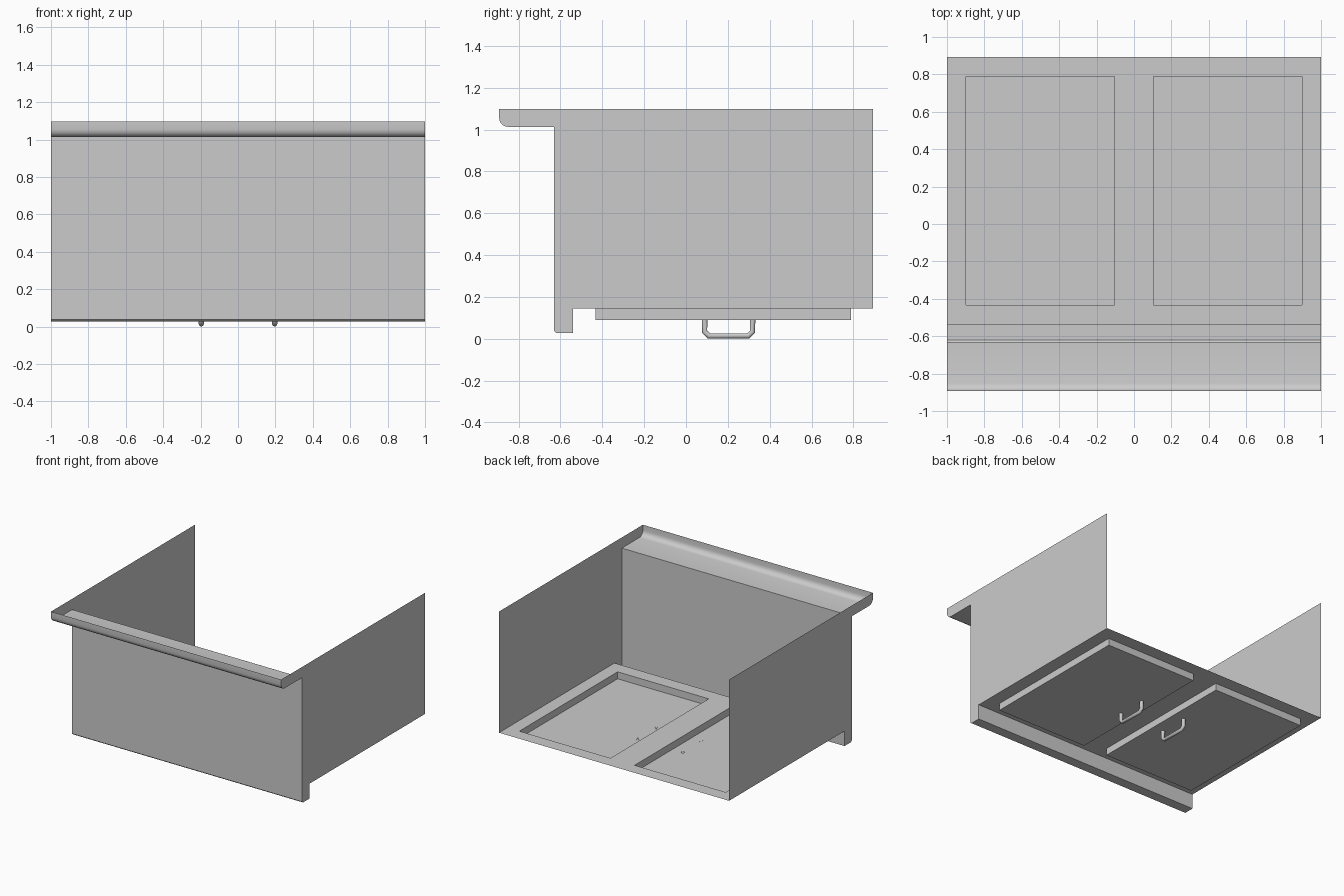
import bpy, bmesh, math

if "Cube" in bpy.data.objects:
    bpy.data.objects.remove(bpy.data.objects["Cube"])

W = 1.0                      # half width
BACK, TOP, FLOOR = 0.893, 1.097, 0.145
FRONT, FOOT_Y, DOOR_Z = -0.632, -0.54, 0.09
DX0, DX1, DY0, DY1 = 0.105, 0.897, -0.432, 0.788


def make(name, build, smooth=False):
    bm = bmesh.new()
    build(bm)
    bmesh.ops.remove_doubles(bm, verts=bm.verts, dist=1e-5)
    bmesh.ops.recalc_face_normals(bm, faces=bm.faces)
    me = bpy.data.meshes.new(name)
    bm.to_mesh(me)
    bm.free()
    ob = bpy.data.objects.new(name, me)
    bpy.context.collection.objects.link(ob)
    if smooth:
        bpy.ops.object.select_all(action='DESELECT')
        ob.select_set(True)
        bpy.context.view_layer.objects.active = ob
        bpy.ops.object.shade_smooth_by_angle(angle=math.radians(35))
    return ob


def face(bm, pts):
    bm.faces.new([bm.verts.new(p) for p in pts])


# Front profile: rounded counter lip, front wall, foot rail
lip = [(-BACK, TOP)]
for i in range(5):
    a = math.pi / 2 * i / 4
    lip.append((-BACK + 0.042 * (1 - math.cos(a)), 1.055 - 0.042 * math.sin(a)))
profile = lip + [(FRONT, 1.013), (FRONT, 0.038), (FRONT + 0.012, 0.028),
                 (FOOT_Y, 0.028), (FOOT_Y, FLOOR)]


# Open shell: front strip and two side panels, open at top and back
def shell(bm):
    for (y0, z0), (y1, z1) in zip(profile, profile[1:]):
        face(bm, [(-W, y0, z0), (W, y0, z0), (W, y1, z1), (-W, y1, z1)])
    for x in (-W, W):
        face(bm, [(x, y, z) for y, z in profile + [(BACK, FLOOR), (BACK, TOP)]])


make("cabinet_shell", shell, True)


# Bottom frame with two door openings
def frame(bm):
    xs = [-W, -DX1, -DX0, DX0, DX1, W]
    ys = [FOOT_Y, DY0, DY1, BACK]
    for i in range(5):
        for j in range(3):
            if j == 1 and i in (1, 3):
                continue
            face(bm, [(xs[i], ys[j], FLOOR), (xs[i + 1], ys[j], FLOOR),
                      (xs[i + 1], ys[j + 1], FLOOR), (xs[i], ys[j + 1], FLOOR)])


make("door_frame", frame)


# Doors: shallow trays hanging below the frame, open on the inside
def door(s):
    def build(bm):
        c = [(s * DX0, DY0), (s * DX1, DY0), (s * DX1, DY1), (s * DX0, DY1)]
        face(bm, [(x, y, DOOR_Z) for x, y in c])
        for (xa, ya), (xb, yb) in zip(c, c[1:] + c[:1]):
            face(bm, [(xa, ya, DOOR_Z), (xb, yb, DOOR_Z),
                      (xb, yb, FLOOR), (xa, ya, FLOOR)])
    return build


# Handles: bent round bars with clipped corners
def handle(name, x):
    r, y0, y1, c = 0.014, 0.089, 0.318, 0.02
    path = [(y0, DOOR_Z + 0.001), (y0, r + c), (y0 + c, r),
            (y1 - c, r), (y1, r + c), (y1, DOOR_Z + 0.001)]
    cu = bpy.data.curves.new(name, 'CURVE')
    cu.dimensions = '3D'
    cu.bevel_depth = r
    cu.bevel_resolution = 3
    sp = cu.splines.new('POLY')
    sp.points.add(len(path) - 1)
    for p, (y, z) in zip(sp.points, path):
        p.co = (x, y, z, 1)
    sp.use_smooth = True
    ob = bpy.data.objects.new(name, cu)
    bpy.context.collection.objects.link(ob)
    bpy.ops.object.select_all(action='DESELECT')
    ob.select_set(True)
    bpy.context.view_layer.objects.active = ob
    bpy.ops.object.convert(target='MESH')


for s, side in ((-1, "left"), (1, "right")):
    make(side + "_door", door(s))
    handle(side + "_handle", s * 0.196)
